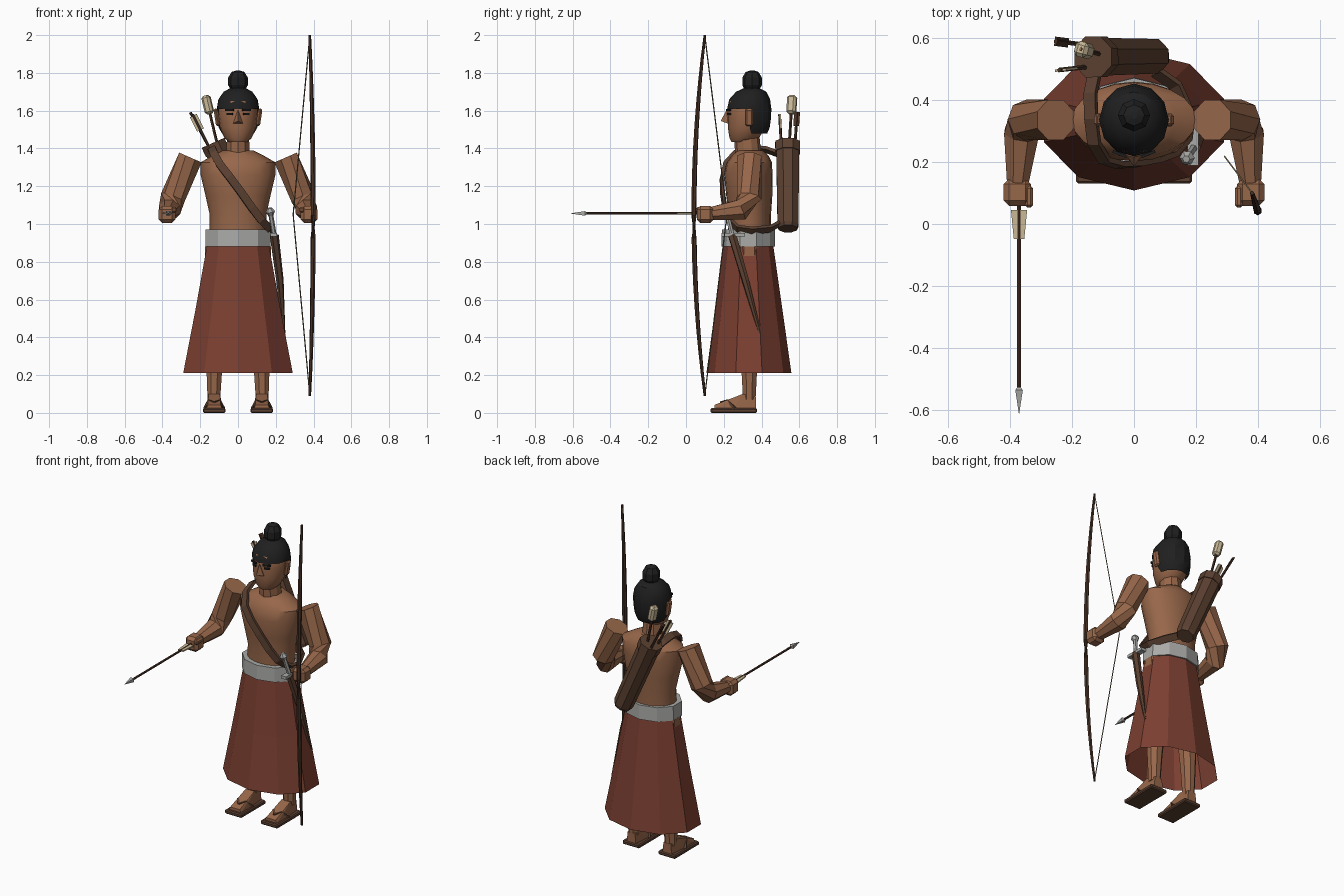
import bpy, bmesh, math
from mathutils import Vector, Matrix


def mat(name, *rgb):
    m = bpy.data.materials.new(name)
    m.diffuse_color = (*rgb, 1)
    return m


SKIN = mat("skin", 0.31, 0.135, 0.068)
CLOTH = mat("red_cloth", 0.20, 0.050, 0.031)
SILVER = mat("silver", 0.40, 0.40, 0.39)
HAIR = mat("black_hair", 0.014, 0.014, 0.014)
LEATHER = mat("leather", 0.105, 0.052, 0.031)
WOOD = mat("dark_wood", 0.062, 0.030, 0.018)
FEATHER = mat("feather", 0.58, 0.48, 0.31)
CORD = mat("bow_cord", 0.19, 0.15, 0.085)


def finish(name, bm, m, smooth=None):
    bmesh.ops.recalc_face_normals(bm, faces=bm.faces)
    me = bpy.data.meshes.new(name)
    bm.to_mesh(me)
    bm.free()
    me.materials.append(m)
    ob = bpy.data.objects.new(name, me)
    bpy.context.collection.objects.link(ob)
    if smooth:
        bpy.context.view_layer.objects.active = ob
        ob.select_set(True)
        bpy.ops.object.shade_smooth_by_angle(angle=math.radians(smooth))
        ob.select_set(False)
    return ob


def skin_rings(rings, caps=True):
    """Join equal rings of points into a surface."""
    bm = bmesh.new()
    rows = [[bm.verts.new(p) for p in r] for r in rings]
    n = len(rows[0])
    for a, b in zip(rows, rows[1:]):
        for i in range(n):
            bm.faces.new((a[i], a[(i + 1) % n], b[(i + 1) % n], b[i]))
    if caps:
        bm.faces.new(rows[0])
        bm.faces.new(rows[-1])
    return bm


def loft(rings, n, caps=True):
    """Stack of level ellipses given as (z, rx, ry, cy)."""
    angs = [-math.pi / 2 + 2 * math.pi * i / n for i in range(n)]
    return skin_rings([[(rx * math.cos(a), cy + ry * math.sin(a), z) for a in angs]
                       for z, rx, ry, cy in rings], caps)


def tangents(pts):
    last = len(pts) - 1
    return [(pts[min(i + 1, last)] - pts[max(i - 1, 0)]).normalized() for i in range(last + 1)]


def tube(name, pts, radii, n, m, smooth=None):
    pts = [Vector(p) for p in pts]
    rings = []
    for p, t, r in zip(pts, tangents(pts), radii):
        q = t.to_track_quat('Z', 'Y')
        rings.append([p + q @ Vector((r * math.cos(a), r * math.sin(a), 0))
                      for a in (2 * math.pi * (i + 0.5) / n for i in range(n))])
    return finish(name, skin_rings(rings), m, smooth)


def box(name, loc, size, m, rot=None, bevel=0):
    bm = bmesh.new()
    bmesh.ops.create_cube(bm, size=1)
    bmesh.ops.scale(bm, vec=size, verts=bm.verts)
    if bevel:
        bmesh.ops.bevel(bm, geom=bm.edges[:], offset=bevel, segments=1, affect='EDGES')
    M = Matrix.Translation(loc)
    if rot:
        M = M @ rot.to_4x4()
    bmesh.ops.transform(bm, matrix=M, verts=bm.verts)
    return finish(name, bm, m)


def ribbon(name, pts, w, th, m, centre):
    """Flat strap whose outer side faces away from a centre point."""
    pts = [Vector(p) for p in pts]
    rings = []
    for p, t in zip(pts, tangents(pts)):
        side = t.cross(p - Vector(centre)).normalized()
        out = side.cross(t).normalized()
        rings.append([p + side * a * w / 2 + out * b * th / 2
                      for a, b in ((-1, -1), (1, -1), (1, 1), (-1, 1))])
    return finish(name, skin_rings(rings), m)


# Clothing
finish("skirt", loft([(0.21, 0.305, 0.225, 0.333), (0.55, 0.236, 0.178, 0.332),
                      (0.90, 0.170, 0.130, 0.330)], 10, False), CLOTH)
finish("belt", loft([(0.88, 0.182, 0.142, 0.330), (0.97, 0.180, 0.140, 0.330)], 10), SILVER)

# Torso, neck and head
finish("torso", loft([(0.92, 0.15, 0.115, 0.335), (1.05, 0.150, 0.112, 0.338),
                      (1.15, 0.172, 0.122, 0.335), (1.26, 0.198, 0.128, 0.330),
                      (1.325, 0.200, 0.120, 0.335), (1.36, 0.14, 0.098, 0.34),
                      (1.388, 0.085, 0.07, 0.34)], 20), SKIN, 40)
finish("neck", loft([(1.36, 0.066, 0.070, 0.33), (1.49, 0.060, 0.066, 0.32)], 10), SKIN)
finish("head", loft([(1.435, 0.050, 0.055, 0.295), (1.455, 0.072, 0.078, 0.308),
                     (1.51, 0.096, 0.100, 0.322), (1.58, 0.105, 0.108, 0.330),
                     (1.65, 0.098, 0.104, 0.332), (1.69, 0.06, 0.07, 0.335)], 16), SKIN, 40)
bm = bmesh.new()
for p in ((0, 0.215, 1.605), (-0.026, 0.222, 1.532), (0.026, 0.222, 1.532),
          (0, 0.184, 1.545), (0, 0.26, 1.56)):
    bm.verts.new(p)
bmesh.ops.convex_hull(bm, input=bm.verts)
finish("nose", bm, SKIN)

# Hair cap, longer behind the ears, with a top bun
bm = loft([(1.48, 0.085, 0.085, 0.345), (1.51, 0.102, 0.105, 0.338), (1.56, 0.110, 0.114, 0.336),
           (1.61, 0.112, 0.117, 0.335), (1.66, 0.104, 0.108, 0.337),
           (1.70, 0.076, 0.080, 0.345), (1.72, 0.04, 0.04, 0.348)], 12)
bmesh.ops.delete(bm, geom=[f for f in bm.faces if f.calc_center_median().z < 1.605
                           and f.calc_center_median().y < 0.36], context='FACES')
finish("hair", bm, HAIR, 30)
finish("bun", loft([(1.705, 0.036, 0.036, 0.348), (1.735, 0.052, 0.052, 0.35),
                    (1.775, 0.052, 0.052, 0.35), (1.805, 0.034, 0.034, 0.35),
                    (1.812, 0.012, 0.012, 0.35)], 8), HAIR)

# Paired parts
for s, side in ((-1, "right"), (1, "left")):
    turn = Matrix.Rotation(s * 0.38, 3, 'Z')
    box(side + "_brow", (s * 0.046, 0.225, 1.603), (0.048, 0.009, 0.010), HAIR, turn)
    box(side + "_eye", (s * 0.044, 0.228, 1.582), (0.032, 0.009, 0.011), HAIR, turn)
    box(side + "_ear", (s * 0.112, 0.335, 1.565), (0.022, 0.042, 0.095), SKIN,
        Matrix.Rotation(s * 0.15, 3, 'Y'), 0.009)
    # Arm bent forward at the elbow
    tube(side + "_arm", [(s * 0.252, 0.335, 1.352), (s * 0.345, 0.335, 1.14),
                         (s * 0.362, 0.290, 1.075), (s * 0.374, 0.135, 1.055)],
         (0.070, 0.066, 0.060, 0.038), 8, SKIN)
    box(side + "_fist", (s * 0.376, 0.102, 1.05), (0.088, 0.088, 0.090), SKIN, None, 0.018)
    box(side + "_thumb", (s * 0.338, 0.088, 1.075), (0.026, 0.070, 0.030), SKIN, None, 0.008)
    # Leg, foot and sandal
    tube(side + "_leg", [(s * 0.105, 0.335, 0.88), (s * 0.115, 0.335, 0.50),
                         (s * 0.125, 0.335, 0.25), (s * 0.128, 0.335, 0.07)],
         (0.075, 0.062, 0.046, 0.036), 8, SKIN)
    bm = bmesh.new()
    for y, hw, z in ((0.15, 0.042, 0.042), (0.25, 0.044, 0.075), (0.30, 0.038, 0.10), (0.37, 0.032, 0.085)):
        for dx in (-hw, hw):
            bm.verts.new((s * 0.126 + dx, y, 0.022))
            bm.verts.new((s * 0.126 + dx * 0.8, y, z))
    bmesh.ops.convex_hull(bm, input=bm.verts)
    finish(side + "_foot", bm, SKIN)
    box(side + "_sandal", (s * 0.126, 0.253, 0.0125), (0.12, 0.245, 0.025), LEATHER, None, 0.006)
    for k in (-1, 1):
        tube(side + "_sandal_strap", [(s * 0.126, 0.185, 0.055), (s * 0.126 + k * 0.028, 0.22, 0.065),
                                      (s * 0.126 + k * 0.05, 0.26, 0.022)], (0.009,) * 3, 4, LEATHER)

# Bow and drawn string
bow, radii = [], []
for i in range(17):
    t = i / 8 - 1
    b = 1 - t * t
    bow.append((0.38 + 0.018 * b, 0.10 - 0.058 * b, 1.045 + 0.955 * t))
    radii.append(0.007 + 0.007 * b)
tube("bow", bow, radii, 6, WOOD)
for z in (0.095, 1.995):
    tube("bow_string", [(0.38, 0.10, z), (0.292, 0.217, 1.05)], (0.0032, 0.0032), 4, CORD)

# Arrow held in the right hand
tube("hand_arrow_shaft", [(-0.37, 0.15, 1.056), (-0.37, -0.54, 1.056)], (0.007, 0.007), 6, WOOD)
tube("hand_arrow_head", [(-0.37, -0.525, 1.056), (-0.37, -0.535, 1.056), (-0.37, -0.61, 1.056)],
     (0.008, 0.017, 0.001), 4, SILVER)
bm = bmesh.new()
for x, y in ((0.026, 0.045), (0.017, -0.048)):
    for sx in (-1, 1):
        for dz in (-0.004, 0.004):
            bm.verts.new((-0.37 + sx * x, y, 1.056 + dz))
bmesh.ops.convex_hull(bm, input=bm.verts)
finish("hand_arrow_feather", bm, FEATHER)

# Quiver with rim, base band and spare arrows
top, low = Vector((-0.130, 0.538, 1.425)), Vector((0.068, 0.540, 0.975))
axis = (top - low).normalized()
tube("quiver", [low, low + axis * 0.02, top], (0.052, 0.060, 0.066), 8, LEATHER)
tube("quiver_rim", [top - axis * 0.05, top + axis * 0.005], (0.070, 0.071), 8, LEATHER)
for start, tip in (((-0.15, 0.575, 1.40), (-0.252, 0.588, 1.59)),
                   ((-0.105, 0.545, 1.40), (-0.172, 0.563, 1.68)),
                   ((-0.15, 0.505, 1.40), (-0.240, 0.495, 1.58))):
    a, b = Vector(start), Vector(tip)
    tube("spare_arrow", [a, b], (0.008, 0.008), 5, WOOD)
    q = (b - a).to_track_quat('Z', 'Y').to_matrix()
    if tip[0] > -0.25:
        box("spare_feather", b - (b - a).normalized() * 0.05, (0.046, 0.046, 0.10) if tip[2] > 1.6
            else (0.008, 0.040, 0.085), FEATHER, q) if tip[2] < 1.6 else \
            box("spare_feather", b - (b - a).normalized() * 0.05, (0.050, 0.045, 0.10), FEATHER, q, 0.012)
    else:
        box("spare_feather", b - (b - a).normalized() * 0.04, (0.030, 0.008, 0.08), WOOD, q)

# Quiver strap across the chest and round the back
ribbon("quiver_strap", [(-0.125, 0.49, 1.37), (-0.140, 0.42, 1.395), (-0.138, 0.34, 1.40),
                        (-0.128, 0.26, 1.375), (-0.095, 0.205, 1.315), (-0.045, 0.190, 1.25),
                        (0.015, 0.193, 1.17), (0.075, 0.205, 1.085), (0.125, 0.225, 1.02),
                        (0.168, 0.275, 0.975), (0.178, 0.35, 0.965), (0.135, 0.445, 0.975),
                        (0.07, 0.49, 1.0)], 0.042, 0.018, LEATHER, (0, 0.345, 1.15))

# Short sword tucked in the belt
tube("sword_sheath", [(0.192, 0.245, 0.94), (0.222, 0.315, 0.70), (0.243, 0.392, 0.42)],
     (0.024, 0.020, 0.008), 6, LEATHER)
tube("sword_grip", [(0.192, 0.245, 0.94), (0.172, 0.215, 1.06)], (0.013, 0.013), 6, SILVER)
tube("sword_pommel", [(0.174, 0.219, 1.045), (0.171, 0.213, 1.065), (0.168, 0.209, 1.085)],
     (0.014, 0.025, 0.012), 6, SILVER)
box("sword_guard", (0.19, 0.25, 0.943), (0.035, 0.125, 0.018), SILVER)
